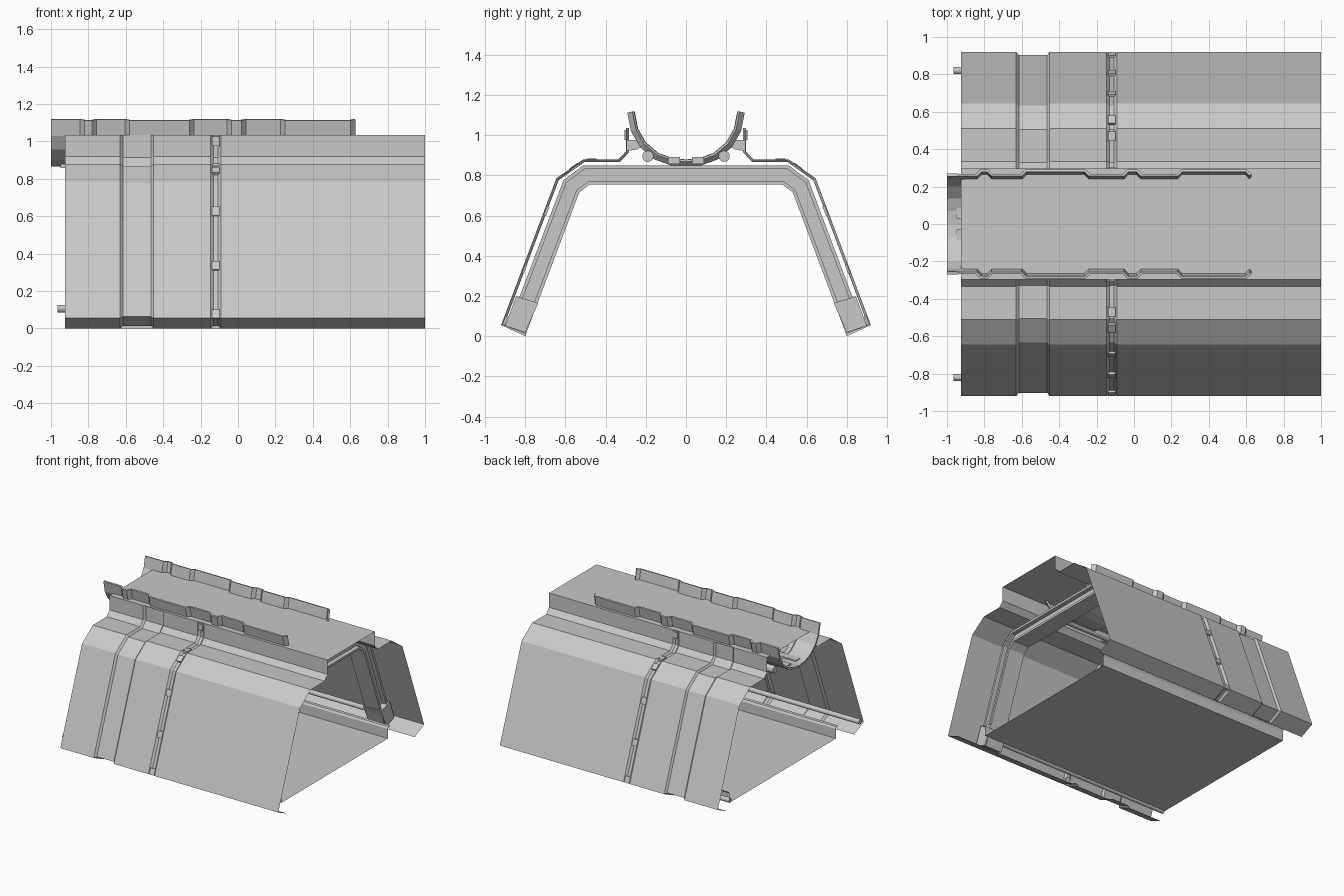
import bpy, bmesh, math
from mathutils import Vector, Matrix

cube = bpy.data.objects.get("Cube")
if cube:
    bpy.data.objects.remove(cube, do_unlink=True)

grey = bpy.data.materials.new("light grey")
grey.use_nodes = True
grey.diffuse_color = (0.58, 0.58, 0.58, 1)
grey.node_tree.nodes["Principled BSDF"].inputs["Base Color"].default_value = (0.58, 0.58, 0.58, 1)


def finish(name, bm):
    mesh = bpy.data.meshes.new(name)
    bm.to_mesh(mesh)
    bm.free()
    mesh.materials.append(grey)
    ob = bpy.data.objects.new(name, mesh)
    bpy.context.scene.collection.objects.link(ob)
    return ob


def offset(profile, d):
    """Shift an open (y, z) profile along its left-hand normals with mitred corners."""
    pts = [Vector(p) for p in profile]
    dirs = [(b - a).normalized() for a, b in zip(pts, pts[1:])]
    out = []
    for i, p in enumerate(pts):
        a, b = dirs[max(i - 1, 0)], dirs[min(i, len(dirs) - 1)]
        n1, n2 = Vector((-a.y, a.x)), Vector((-b.y, b.x))
        out.append(p + (n1 + n2) * (d / (1 + n1.dot(n2))))
    return out


def flip(profile):
    return [(-y, z) for y, z in reversed(profile)]


def sheet(name, profile, stations):
    """Loft a profile along x; each station is (x, offset)."""
    bm = bmesh.new()
    rows = [[bm.verts.new((x, *p)) for p in offset(profile, d)] for x, d in stations]
    for r, s in zip(rows, rows[1:]):
        for j in range(len(r) - 1):
            bm.faces.new((r[j], s[j], s[j + 1], r[j + 1]))
    return finish(name, bm)


def prism(name, outline, x0, x1):
    """Extrude a closed (y, z) outline along x."""
    bm = bmesh.new()
    face = bm.faces.new([bm.verts.new((x0, *p)) for p in outline])
    ext = bmesh.ops.extrude_face_region(bm, geom=[face])
    moved = [v for v in ext["geom"] if isinstance(v, bmesh.types.BMVert)]
    bmesh.ops.translate(bm, verts=moved, vec=(x1 - x0, 0, 0))
    bmesh.ops.recalc_face_normals(bm, faces=bm.faces)
    return finish(name, bm)


def band(name, profile, d0, d1, x0, x1):
    prism(name, offset(profile, d0) + offset(profile, d1)[::-1], x0, x1)


def box(name, centre, size, angle=0):
    bm = bmesh.new()
    m = Matrix.Translation(centre) @ Matrix.Rotation(angle, 4, 'X') @ Matrix.Diagonal((*size, 1))
    bmesh.ops.create_cube(bm, size=1, matrix=m)
    return finish(name, bm)


def pipe(name, y, z, r, x0, x1, sides=12):
    bm = bmesh.new()
    m = Matrix.Translation(((x0 + x1) / 2, y, z)) @ Matrix.Rotation(math.pi / 2, 4, 'Y')
    bmesh.ops.create_cone(bm, cap_ends=True, segments=sides, radius1=r, radius2=r,
                          depth=x1 - x0, matrix=m)
    return finish(name, bm)


# Outer shell with a recessed panel and a narrow groove
side = [(-0.80, 0), (-0.92, 0.055), (-0.645, 0.785), (-0.51, 0.88),
        (-0.335, 0.88), (-0.298, 0.92), (-0.298, 1.035)]
recess = -0.014
stations = [(-0.925, 0), (-0.63, 0), (-0.615, recess), (-0.465, recess), (-0.452, 0),
            (-0.147, 0), (-0.13, recess), (-0.107, recess), (-0.092, 0), (1, 0)]
sheet("front_shell", side, stations)
sheet("back_shell", flip(side), stations)
sheet("top_plate", [(-0.298, 1.035), (0.298, 1.035)], [(-0.925, 0), (1, 0)])

# Floor tray with curled side flanges
tray = [(-0.70, 0.093), (-0.68, 0.09), (-0.67, 0.075), (-0.67, 0)]
sheet("floor_tray", tray + flip(tray), [(-0.855, 0), (0.855, 0)])

# Curved trough with stepped side walls
arc = [(-0.262, 1.118), (-0.245, 1.03), (-0.205, 0.96), (-0.14, 0.905), (-0.07, 0.88), (0, 0.872)]
arc += flip(arc)[1:]
steps = [(-1, 0)]
for a, b in [(-0.83, -0.77), (-0.59, -0.25), (-0.045, 0.028), (0.243, 0.61)]:
    steps += [(a - 0.012, 0), (a + 0.012, -0.024), (b - 0.012, -0.024), (b + 0.012, 0)]
trough = sheet("trough", arc, steps)
thick = trough.modifiers.new("thickness", 'SOLIDIFY')
thick.thickness = 0.014
thick.offset = 0

# Portal frame with outer flange, web and inner flange
half = [(-0.885, 0.045), (-0.61, 0.775), (-0.51, 0.85)]
portal = half + flip(half)
band("frame_outer_flange", portal, 0, -0.018, 0.60, 0.74)
band("frame_web", portal, -0.018, -0.078, 0.635, 0.705)
band("frame_inner_flange", portal, -0.078, -0.095, 0.60, 0.74)

for s, label in ((-1, "front"), (1, "back")):
    # Feet of the frame and long pipes along the lower edges
    foot = [(0.80, 0.018), (0.90, 0.052), (0.845, 0.198), (0.735, 0.165)]
    prism(label + "_frame_foot", [(s * y, z) for y, z in foot], 0.59, 0.75)
    pipe(label + "_lower_pipe", s * 0.82, 0.105, 0.019, -0.965, 0.6)

    # Pipes, runners and brackets beside the trough
    pipe(label + "_upper_pipe", s * 0.19, 0.895, 0.028, -0.92, 0.62)
    box(label + "_runner", (-0.15, s * 0.06, 0.875), (1.6, 0.06, 0.035))
    for x in (-0.8, -0.42, 0.0, 0.42):
        bracket = [(0.295, 0.92), (0.295, 0.975), (0.25, 0.975), (0.215, 0.95), (0.24, 0.93)]
        prism(label + "_bracket", [(s * y, z) for y, z in bracket], x, x + 0.06)

    # Clips sitting in the groove
    lean = s * math.atan2(0.275, 0.73)
    for y, z, turn in ((0.902, 0.075, lean), (0.806, 0.335, lean), (0.695, 0.625, lean),
                       (0.555, 0.842, s * 0.95), (0.47, 0.876, s * math.pi / 2),
                       (0.298, 1.0, 0)):
        box(label + "_groove_clip", (-0.119, s * y, z), (0.042, 0.016, 0.05), turn)
